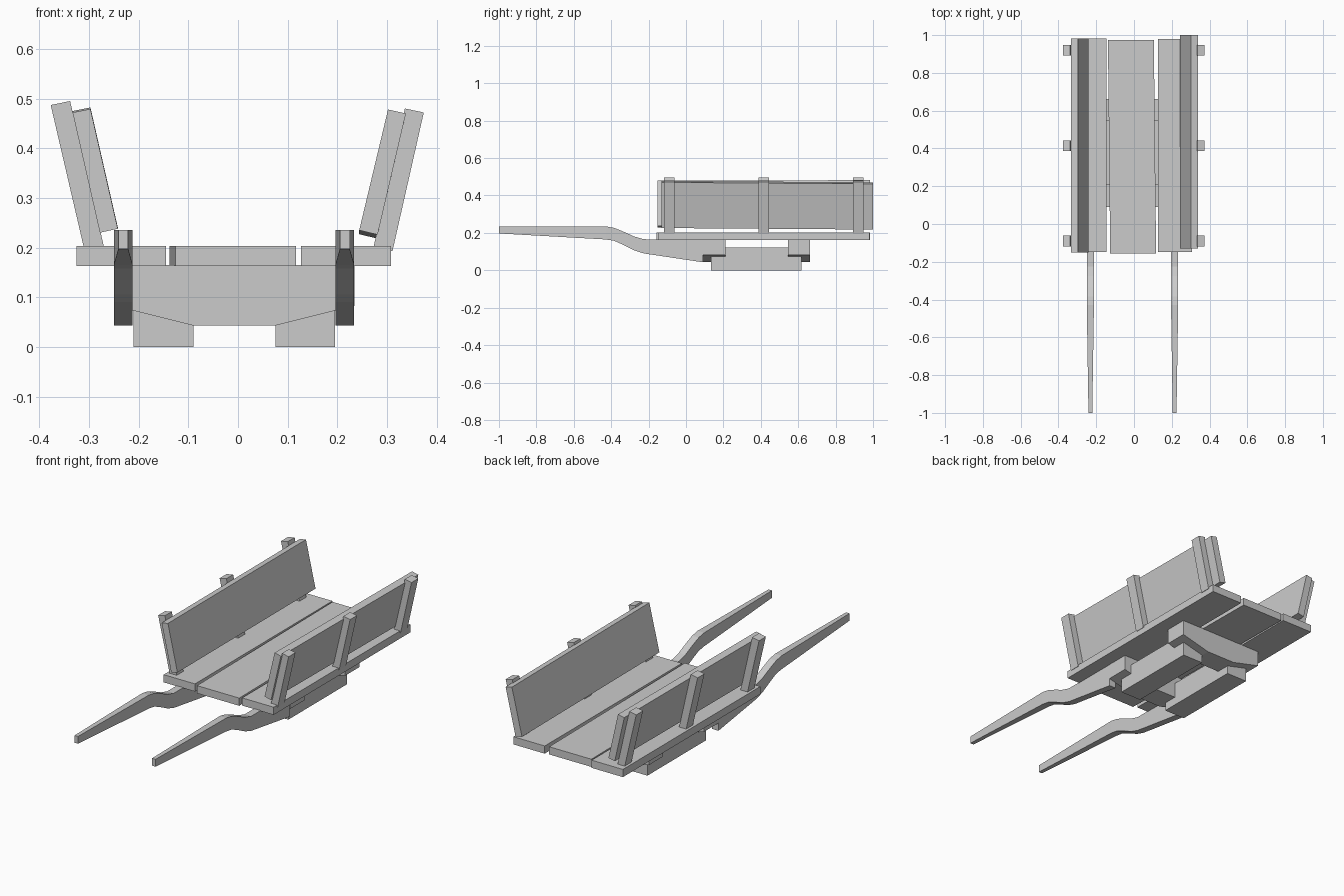
import bpy, bmesh
from mathutils import Vector

default = bpy.data.objects.get("Cube")
if default:
    bpy.data.objects.remove(default, do_unlink=True)

wood = bpy.data.materials.new("pale_grey_wood")
wood.use_nodes = True
GREY = (0.6, 0.6, 0.6, 1)
wood.diffuse_color = GREY
wood.node_tree.nodes["Principled BSDF"].inputs["Base Color"].default_value = GREY


def loft(name, rings):
    """Closed solid joining matching rings of points, capped at both ends."""
    bm = bmesh.new()
    loops = [[bm.verts.new(p) for p in ring] for ring in rings]
    for a, b in zip(loops, loops[1:]):
        for i in range(len(a)):
            j = (i + 1) % len(a)
            bm.faces.new((a[i], a[j], b[j], b[i]))
    bm.faces.new(loops[0])
    bm.faces.new(loops[-1])
    bmesh.ops.recalc_face_normals(bm, faces=bm.faces)
    mesh = bpy.data.meshes.new(name)
    bm.to_mesh(mesh)
    bm.free()
    mesh.materials.append(wood)
    obj = bpy.data.objects.new(name, mesh)
    bpy.context.collection.objects.link(obj)
    return obj


def along_y(name, profile, y0, y1, dx=0, dz=0):
    """Extrude an x-z profile from y0 to y1, drifting by dx and dz."""
    return loft(name, [[(x, y0, z) for x, z in profile],
                       [(x + dx, y1, z + dz) for x, z in profile]])


def box(x0, x1, z0, z1):
    return [(x0, z0), (x1, z0), (x1, z1), (x0, z1)]


# Deck planks, the middle one laid slightly askew
along_y("right_plank", box(-0.325, -0.145, 0.163, 0.203), -0.147, 0.983)
along_y("middle_plank", box(-0.126, 0.117, 0.163, 0.203), -0.157, 0.975, dx=-0.012)
along_y("left_plank", box(0.127, 0.308, 0.163, 0.203), -0.147, 0.98)

# Leaning side boards
along_y("right_side_board", [(-0.333, 0.472), (-0.297, 0.479), (-0.242, 0.238), (-0.278, 0.23)],
        -0.152, 0.983, dz=0.003)
along_y("left_side_board", [(0.302, 0.478), (0.338, 0.47), (0.281, 0.226), (0.244, 0.235)],
        -0.13, 1.0, dz=-0.008)

# Posts outside the boards
right_post = [(-0.377, 0.487), (-0.338, 0.495), (-0.269, 0.198), (-0.308, 0.19)]
left_post = [(0.374, 0.472), (0.336, 0.48), (0.273, 0.202), (0.311, 0.193)]
for place, y in (("front", -0.09), ("middle", 0.415), ("back", 0.92)):
    along_y(place + "_right_post", right_post, y - 0.028, y + 0.028)
    along_y(place + "_left_post", left_post, y - 0.028, y + 0.028)

# Cross beams with sloping undersides at the ends
beam = [(-0.25, 0.165), (-0.25, 0.083), (-0.09, 0.043), (0.075, 0.043), (0.235, 0.083), (0.235, 0.165)]
along_y("front_cross_beam", beam, 0.09, 0.21)
along_y("back_cross_beam", beam, 0.545, 0.663)

# Ground runners
along_y("right_runner", box(-0.21, -0.09, 0, 0.123), 0.135, 0.617)
along_y("left_runner", box(0.075, 0.195, 0, 0.123), 0.135, 0.617)

# Curved pulling shafts: y, bottom, top, half width
stations = [(-1, 0.197, 0.235, 0.01), (-0.43, 0.165, 0.235, 0.019),
            (-0.385, 0.158, 0.227, 0.019), (-0.335, 0.136, 0.207, 0.019),
            (-0.275, 0.106, 0.18, 0.019), (-0.225, 0.09, 0.166, 0.019),
            (0.09, 0.043, 0.165, 0.019)]
for side, x in (("right", -0.231), ("left", 0.215)):
    loft(side + "_shaft", [[(x - w, y, lo), (x + w, y, lo), (x + w, y, hi), (x - w, y, hi)]
                           for y, lo, hi, w in stations])
